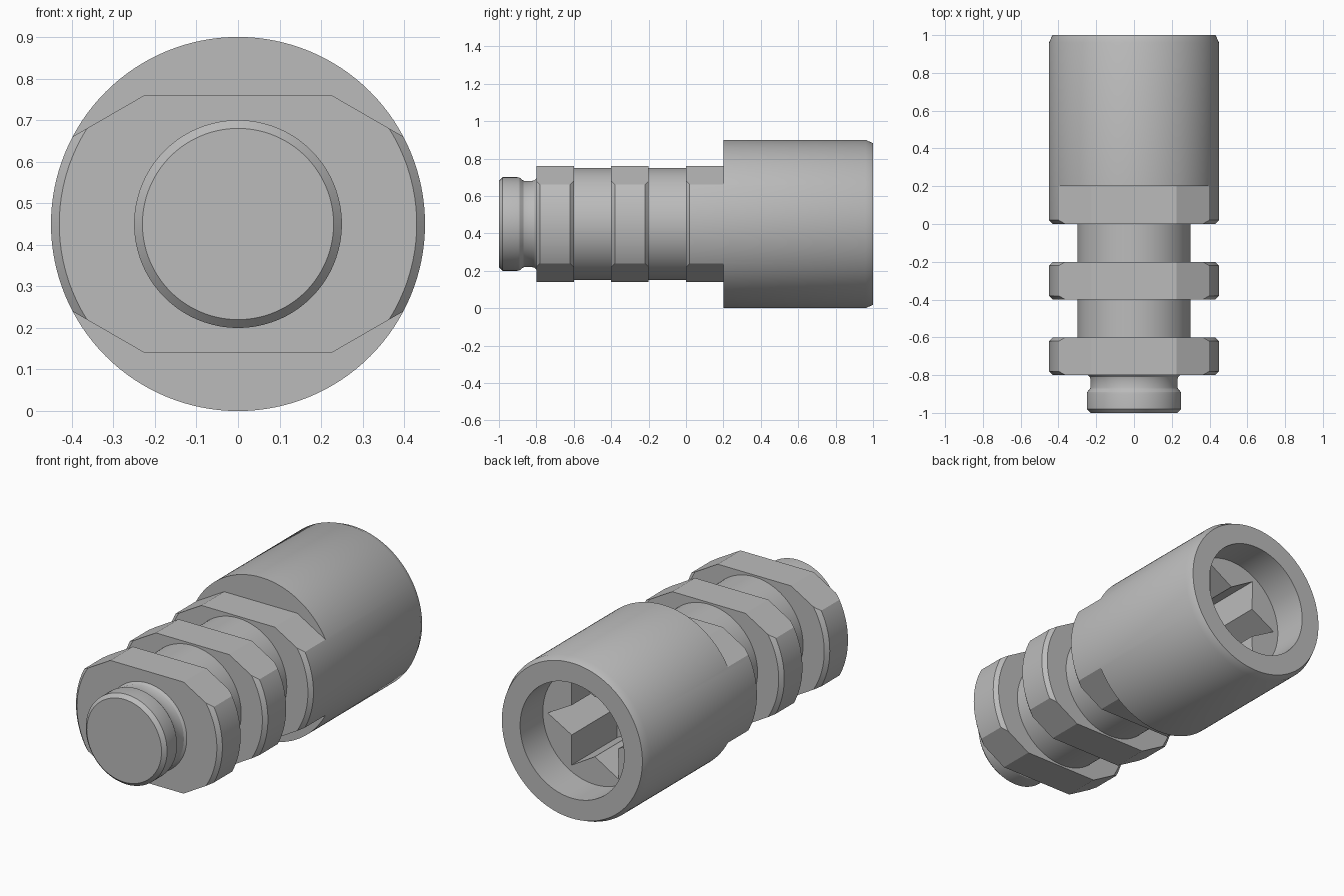
import bpy, bmesh, math
from mathutils import Vector

AXIS_Z = 0.45
SEGMENTS = 128

cube = bpy.data.objects.get("Cube")
if cube:
    bpy.data.objects.remove(cube, do_unlink=True)

steel = bpy.data.materials.new("plain grey steel")
steel.use_nodes = True
grey = (0.5, 0.5, 0.5, 1)
steel.diffuse_color = grey
steel.node_tree.nodes["Principled BSDF"].inputs["Base Color"].default_value = grey


def make_object(name, bm):
    bmesh.ops.recalc_face_normals(bm, faces=bm.faces)
    mesh = bpy.data.meshes.new(name)
    bm.to_mesh(mesh)
    bm.free()
    obj = bpy.data.objects.new(name, mesh)
    bpy.context.collection.objects.link(obj)
    mesh.materials.append(steel)
    return obj


def lathe(name, profile):
    """Closed solid turned around the long axis from (y, radius) points."""
    bm = bmesh.new()
    rings = []
    for y, r in profile:
        ring = []
        for i in range(SEGMENTS):
            a = math.tau * i / SEGMENTS
            ring.append(bm.verts.new((r * math.cos(a), y, AXIS_Z + r * math.sin(a))))
        rings.append(ring)
    for r0, r1 in zip(rings, rings[1:]):
        for i in range(SEGMENTS):
            j = (i + 1) % SEGMENTS
            bm.faces.new((r0[i], r0[j], r1[j], r1[i]))
    bm.faces.new(rings[0])
    bm.faces.new(rings[-1])
    return make_object(name, bm)


def prism(name, outline, y0, y1):
    """Outline of (x, z) points about the axis, extruded along y."""
    bm = bmesh.new()
    face = bm.faces.new([bm.verts.new((x, y0, AXIS_Z + z)) for x, z in outline])
    out = bmesh.ops.extrude_face_region(bm, geom=[face])
    moved = [v for v in out["geom"] if isinstance(v, bmesh.types.BMVert)]
    bmesh.ops.translate(bm, verts=moved, vec=(0, y1 - y0, 0))
    return make_object(name, bm)


def cut(target, cutter):
    cutter.hide_render = True
    mod = target.modifiers.new("cut", "BOOLEAN")
    mod.operation = "DIFFERENCE"
    mod.solver = "EXACT"
    mod.object = cutter
    bpy.context.view_layer.objects.active = target
    bpy.ops.object.modifier_apply(modifier=mod.name)
    bpy.data.objects.remove(cutter, do_unlink=True)


def collar(y0, y1):
    return [(y0, 0.43), (y0 + 0.02, 0.45), (y1 - 0.02, 0.45), (y1, 0.43)]


# Turned profile: grooved tip, collars and necks, barrel, rear bore
tip = [(-1, 0.23), (-0.98, 0.25), (-0.9, 0.25), (-0.89, 0.248), (-0.87, 0.232),
       (-0.86, 0.23), (-0.825, 0.23), (-0.81, 0.234), (-0.8, 0.245)]
necks = [(-0.6, 0.3), (-0.4, 0.3)]
necks_rear = [(-0.2, 0.3), (0, 0.3)]
barrel = [(0, 0.43), (0.02, 0.45), (0.96, 0.45), (1, 0.432)]
bore = [(1, 0.32), (0.8, 0.32)]
body = lathe("fitting_body", tip + collar(-0.8, -0.6) + necks
             + collar(-0.4, -0.2) + necks_rear + barrel + bore)

# Wrench flats on the collars and the front of the barrel
for degrees in range(0, 360, 30):
    if degrees % 180 == 0 or degrees % 90 == 30 and degrees in (30, 210):
        continue
    if degrees in (150, 330):
        continue
    flat = 0.31 if degrees in (90, 270) else 0.381
    a = math.radians(degrees)
    n = Vector((math.cos(a), math.sin(a)))
    t = Vector((-n.y, n.x))
    corners = [n * flat - t, n * flat + t, n * (flat + 1) + t, n * (flat + 1) - t]
    cut(body, prism("flat_cutter", corners, -1.2, 0.2))

# Six-pointed drive socket below the bore
star = []
for i in range(12):
    r = 0.165 if i % 2 else 0.29
    a = math.tau * i / 12
    star.append((r * math.cos(a), r * math.sin(a)))
cut(body, prism("socket_cutter", star, 0.4, 0.9))

# Smooth turned surfaces, sharp machined edges
bpy.ops.object.select_all(action="DESELECT")
body.select_set(True)
bpy.context.view_layer.objects.active = body
bpy.ops.object.shade_smooth_by_angle(angle=math.radians(27))
